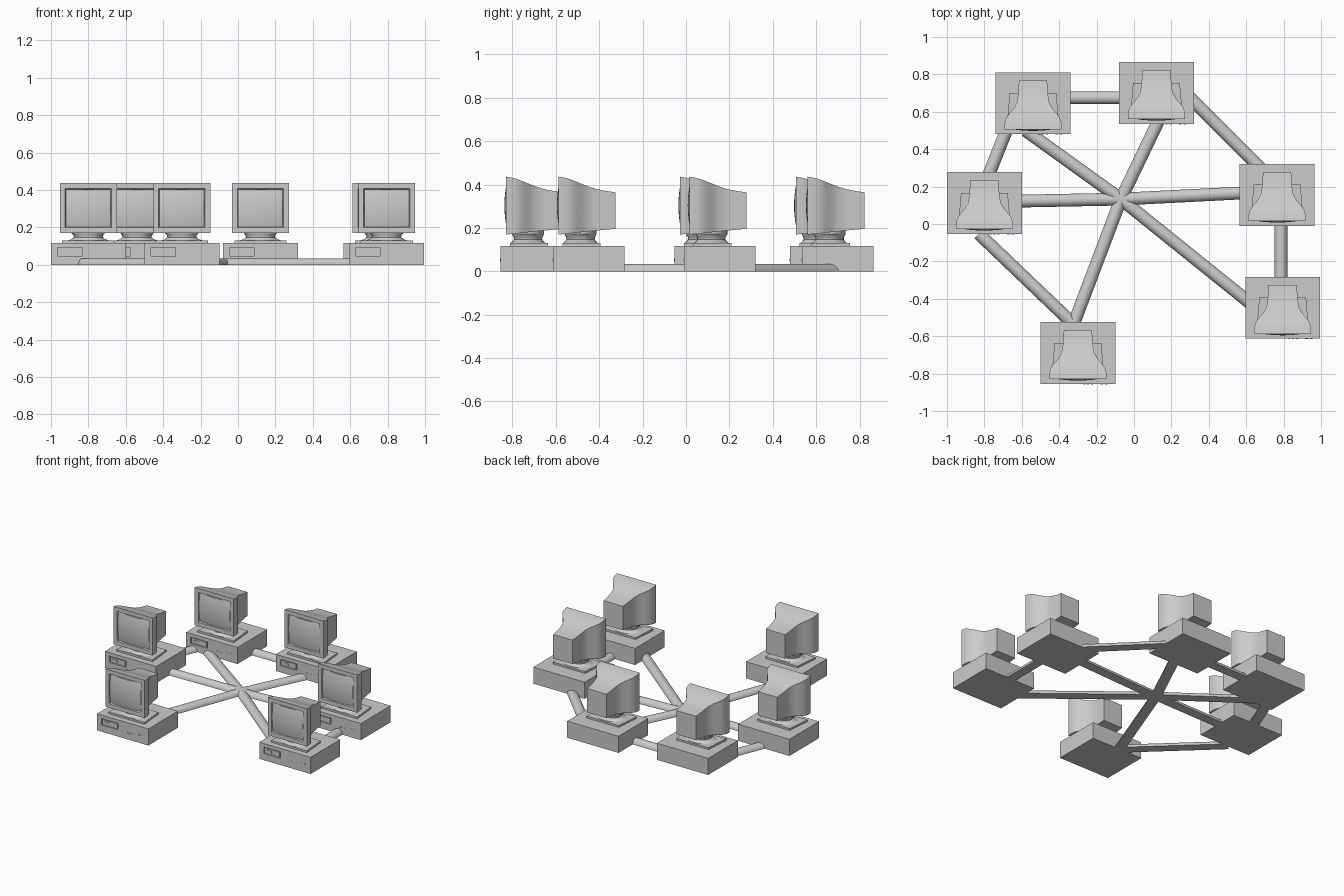
import bpy, bmesh, math
from mathutils import Vector

if "Cube" in bpy.data.objects:
    bpy.data.objects.remove(bpy.data.objects["Cube"])


def make(name, bm):
    bmesh.ops.recalc_face_normals(bm, faces=bm.faces)
    me = bpy.data.meshes.new(name)
    bm.to_mesh(me)
    bm.free()
    ob = bpy.data.objects.new(name, me)
    bpy.context.collection.objects.link(ob)
    return ob


def add_box(bm, x0, x1, y0, y1, z0, z1):
    vs = bmesh.ops.create_cube(bm, size=1)["verts"]
    for v in vs:
        v.co = Vector((x0 + (v.co.x + .5) * (x1 - x0),
                       y0 + (v.co.y + .5) * (y1 - y0),
                       z0 + (v.co.z + .5) * (z1 - z0)))


def loft(bm, rings):
    rows = [[bm.verts.new(p) for p in r] for r in rings]
    n = len(rows[0])
    for a, b in zip(rows, rows[1:]):
        for i in range(n):
            bm.faces.new((a[i], a[(i + 1) % n], b[(i + 1) % n], b[i]))
    bm.faces.new(rows[0])
    bm.faces.new(rows[-1][::-1])


def smooth(ob, angle=35):
    bpy.ops.object.select_all(action='DESELECT')
    ob.select_set(True)
    bpy.context.view_layer.objects.active = ob
    bpy.ops.object.shade_smooth_by_angle(angle=math.radians(angle))


# desktop case with a recessed drive bay
bm = bmesh.new()
add_box(bm, -.2, .2, -.165, .165, 0, .117)
case = make("case", bm)
bm = bmesh.new()
add_box(bm, -.165, -.035, -.2, -.155, .047, .092)
cutter = make("bay_cutter", bm)
cutter.hide_render = True
mod = case.modifiers.new("bay", 'BOOLEAN')
mod.object = cutter
mod.solver = 'EXACT'
bpy.context.view_layer.objects.active = case
bpy.ops.object.modifier_apply(modifier="bay")
bpy.data.objects.remove(cutter)

# drive face, slot lever and small front buttons
bm = bmesh.new()
add_box(bm, -.155, -.045, -.161, -.15, .053, .086)
add_box(bm, -.145, -.105, -.164, -.15, .062, .076)
for x in (.03, .05, .07):
    add_box(bm, x, x + .01, -.167, -.16, .045, .051)
for x in (.12, .145):
    add_box(bm, x, x + .014, -.167, -.16, .052, .06)
front_details = make("front_details", bm)

# swivel stand: plate and flared oval neck
bm = bmesh.new()
loft(bm, [[(-.14, -.122, z), (.14, -.122, z), (.125, .055, z), (-.125, .055, z)]
          for z in (.115, .13)])
stand_plate = make("stand_plate", bm)
bm = bmesh.new()
loft(bm, [[(rx * math.cos(i * math.tau / 24), -.038 + ry * math.sin(i * math.tau / 24), z)
           for i in range(24)]
          for rx, ry, z in ((.115, .083, .128), (.09, .072, .137), (.077, .065, .147),
                            (.08, .066, .158), (.092, .074, .172), (.092, .074, .187))])
stand_neck = make("stand_neck", bm)
smooth(stand_neck)

# monitor shell: bell-shaped body running from the back into the recessed bezel
sections = [  # y, half width, bottom, top
    (.123, .075, .196, .364), (.08, .078, .192, .370), (.04, .081, .188, .378),
    (0, .088, .184, .390), (-.03, .106, .181, .402), (-.055, .128, .178, .412),
    (-.08, .145, .175, .422), (-.105, .152, .172, .430), (-.139, .152, .17, .436),
    (-.139, .124, .198, .408), (-.126, .119, .203, .403)]
bm = bmesh.new()
loft(bm, [[(-w, y, b), (w, y, b), (w, y, t), (-w, y, t)] for y, w, b, t in sections])
monitor_shell = make("monitor_shell", bm)
smooth(monitor_shell)

# domed screen
bm = bmesh.new()
bmesh.ops.create_grid(bm, x_segments=12, y_segments=12, size=1)
for v in bm.verts:
    u, w = v.co.x, v.co.y
    v.co = Vector((u * .119, -.127 - .02 * (1 - u * u * .5 - w * w * .5), .303 + w * .1))
screen = make("screen", bm)
if screen.data.polygons[0].normal.y > 0:
    screen.data.flip_normals()
smooth(screen)

# place six computers
parts = [case, front_details, stand_plate, stand_neck, monitor_shell, screen]
spots = [(-.54, .645), (.12, .70), (.765, .155), (.795, -.448), (-.30, -.69), (-.80, .112)]
for k, (x, y) in enumerate(spots):
    for p in parts:
        ob = p
        if k:
            ob = p.copy()
            bpy.context.collection.objects.link(ob)
        ob.location = (x, y, 0)


# half-round cables lying flat on the floor
def cable(name, a, b, r=.034):
    a, b = Vector((*a, 0)), Vector((*b, 0))
    d = (b - a).normalized()
    side = Vector((-d.y, d.x, 0))
    bm = bmesh.new()
    loft(bm, [[p + side * r * math.cos(i * math.pi / 12) + Vector((0, 0, r * math.sin(i * math.pi / 12)))
               for i in range(13)] for p in (a, b)])
    smooth(make(name, bm))


hub = (-.07, .133)
for end in ((-.58, .50), (.135, .56), (.60, .167), (.63, -.43), (-.325, -.54), (-.63, .122)):
    cable("spoke_cable", hub, end)
for a, b in (((-.36, .675), (-.06, .675)), ((.29, .685), (.68, .295)),
             ((.786, .01), (.786, -.31)), ((-.83, -.052), (-.335, -.525)),
             ((-.68, .505), (-.78, .255))):
    cable("ring_cable", a, b)
